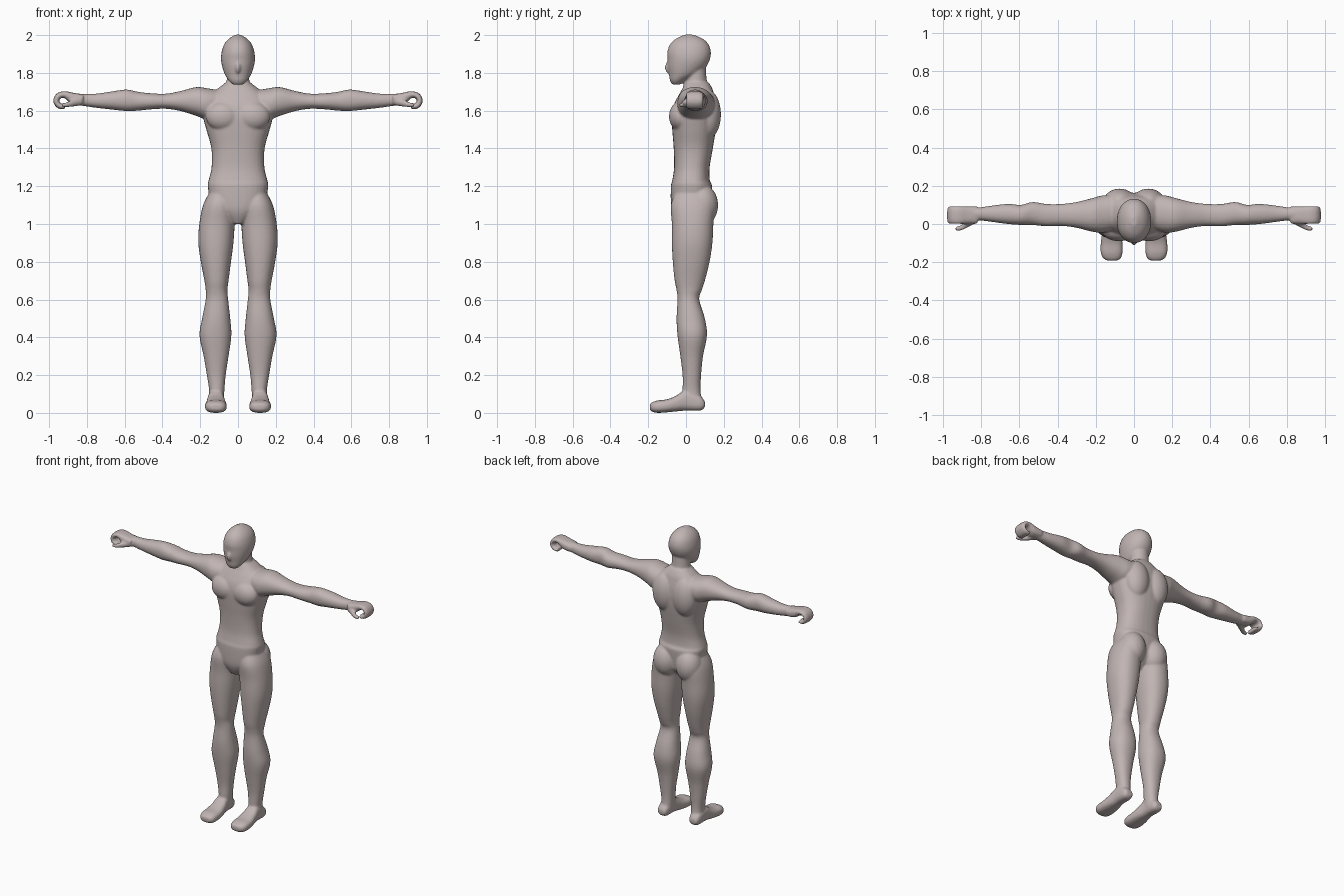
import bpy, bmesh, math
from mathutils import Vector, Matrix

SIDES = 32
bm = bmesh.new()


def skin(rings):
    """Bridge a list of closed point rings and cap both ends."""
    vs = [[bm.verts.new(p) for p in ring] for ring in rings]
    for a, b in zip(vs, vs[1:]):
        for i in range(SIDES):
            j = (i + 1) % SIDES
            bm.faces.new((a[i], a[j], b[j], b[i]))
    bm.faces.new(vs[0][::-1])
    bm.faces.new(vs[-1])


def smooth_rows(rows, steps=4):
    """Catmull-Rom interpolation between the rows of a section list."""
    out = []
    for i in range(len(rows) - 1):
        p0, p1, p2, p3 = (rows[max(i - 1, 0)], rows[i], rows[i + 1],
                          rows[min(i + 2, len(rows) - 1)])
        for s in range(steps):
            t = s / steps
            out.append([0.5 * (2 * b + (c - a) * t + (2 * a - 5 * b + 4 * c - d) * t * t
                               + (3 * b - a - 3 * c + d) * t ** 3)
                        for a, b, c, d in zip(p0, p1, p2, p3)])
    return out + [list(rows[-1])]


def oval(n):
    """Unit superellipse."""
    for i in range(SIDES):
        a = math.tau * i / SIDES
        c, s = math.cos(a), math.sin(a)
        yield (math.copysign(abs(c) ** (2 / n), c), math.copysign(abs(s) ** (2 / n), s))


def loft(axis, rows, n=2.2):
    """Rows are (position, low, high, low, high) across the given axis."""
    place = {'x': lambda t, a, b: (t, a, b),
             'y': lambda t, a, b: (a, t, b),
             'z': lambda t, a, b: (a, b, t)}[axis]
    skin([[place(t, (a0 + a1) / 2 + u * (a1 - a0) / 2, (b0 + b1) / 2 + v * (b1 - b0) / 2)
           for u, v in oval(n)] for t, a0, a1, b0, b1 in smooth_rows(rows)])


def trunk(rows, n=2.2):
    """Symmetric loft; rows are (z, half width, front y, back y)."""
    loft('z', [(z, -h, h, f, b) for z, h, f, b in rows], n)


def blob(center, radii):
    """Ellipsoid muscle mass."""
    bmesh.ops.create_uvsphere(bm, u_segments=32, v_segments=20, radius=1,
                              matrix=Matrix.Translation(center) @ Matrix.Diagonal((*radii, 1)))


# Leg, hip to ankle
loft('z', [
    (1.17, .03, .15, -.055, .12),
    (1.10, .018, .185, -.08, .15),
    (1.00, .018, .205, -.075, .145),
    (.90, .024, .21, -.075, .14),
    (.80, .037, .197, -.07, .125),
    (.70, .05, .178, -.06, .10),
    (.65, .056, .171, -.05, .084),
    (.60, .052, .171, -.045, .07),
    (.50, .041, .19, -.05, .10),
    (.41, .035, .204, -.045, .111),
    (.30, .05, .182, -.03, .09),
    (.20, .065, .165, -.018, .08),
    (.12, .072, .153, -.018, .077),
    (.05, .075, .155, -.015, .085)])

# Foot, heel to toe
loft('y', [
    (.10, .095, .142, .03, .06),
    (.075, .082, .156, .012, .09),
    (.0, .075, .16, .012, .12),
    (-.05, .066, .167, .008, .092),
    (-.10, .06, .174, .003, .072),
    (-.15, .06, .174, 0, .066),
    (-.18, .07, .16, .006, .056),
    (-.192, .09, .138, .018, .046)], 2.6)

# Arm, shoulder to wrist
loft('x', [
    (.08, -.02, .15, 1.59, 1.705),
    (.16, -.045, .15, 1.555, 1.718),
    (.22, -.04, .135, 1.572, 1.725),
    (.30, -.02, .115, 1.597, 1.705),
    (.38, -.01, .105, 1.61, 1.69),
    (.46, -.012, .105, 1.607, 1.692),
    (.53, -.005, .115, 1.60, 1.70),
    (.59, -.005, .10, 1.598, 1.712),
    (.66, .0, .105, 1.605, 1.703),
    (.75, .012, .095, 1.615, 1.69),
    (.82, .02, .085, 1.625, 1.69),
    (.87, .018, .088, 1.632, 1.69)])

# Curled fingers: a flat tube swept round the grip, rows are (x, z, thickness)
path = smooth_rows([(.82, 1.657, .028), (.87, 1.664, .03), (.915, 1.685, .018),
                    (.95, 1.678, .016), (.963, 1.65, .015), (.945, 1.625, .015),
                    (.915, 1.621, .012)])
rings = []
for i, (x, z, r) in enumerate(path):
    a, b = path[max(i - 1, 0)], path[min(i + 1, len(path) - 1)]
    d = Vector((b[0] - a[0], b[1] - a[1])).normalized()
    rings.append([(x - d.y * r * v, .046 + .046 * u, z + d.x * r * v) for u, v in oval(2.8)])
skin(rings)

# Thumb
loft('x', [(.82, .01, .055, 1.63, 1.67), (.87, -.018, .022, 1.622, 1.66),
           (.905, -.034, -.006, 1.618, 1.645), (.935, -.034, -.014, 1.62, 1.64)])

# Paired muscles: chest, shoulder blade, shoulder, buttock
blob((.078, -.03, 1.57), (.092, .06, .078))
blob((.075, .115, 1.58), (.085, .07, .13))
blob((.195, .052, 1.648), (.075, .088, .075))
blob((.085, .085, 1.10), (.085, .085, .11))

# Mirror the limbs and muscles to the other side
copy = bmesh.ops.duplicate(bm, geom=bm.verts[:] + bm.edges[:] + bm.faces[:])
for v in copy['geom']:
    if isinstance(v, bmesh.types.BMVert):
        v.co.x *= -1

# Torso, pelvis to collar
trunk([
    (1.0, .03, -.045, .06),
    (1.05, .09, -.07, .115),
    (1.10, .14, -.08, .13),
    (1.20, .16, -.08, .138),
    (1.23, .156, -.073, .126),
    (1.30, .14, -.063, .125),
    (1.40, .141, -.065, .142),
    (1.50, .168, -.073, .158),
    (1.57, .185, -.076, .163),
    (1.63, .18, -.065, .16),
    (1.68, .15, -.04, .15),
    (1.715, .11, -.02, .14),
    (1.75, .064, -.005, .12)], 2.4)

# Neck
trunk([(1.66, .08, -.03, .14), (1.72, .066, -.018, .122),
       (1.76, .06, -.003, .11), (1.83, .058, 0, .105)], 2)

# Head, chin to crown
trunk([
    (1.738, .028, -.073, -.03),
    (1.76, .05, -.085, .0),
    (1.79, .069, -.09, .06),
    (1.83, .083, -.097, .105),
    (1.87, .09, -.098, .126),
    (1.91, .087, -.099, .132),
    (1.95, .074, -.085, .12),
    (1.98, .05, -.055, .09),
    (2.002, .015, -.01, .04)], 2.1)
blob((0, -.094, 1.828), (.013, .018, .03))  # nose

bmesh.ops.recalc_face_normals(bm, faces=bm.faces[:])
mesh = bpy.data.meshes.new("body")
bm.to_mesh(mesh)
bm.free()
body = bpy.data.objects.new("body", mesh)
bpy.context.collection.objects.link(body)

# Fuse all the parts into one smooth skin
fuse = body.modifiers.new("fuse", 'REMESH')
fuse.mode = 'VOXEL'
fuse.voxel_size = .0065
fuse.use_smooth_shade = True
relax = body.modifiers.new("relax", 'SMOOTH')
relax.factor = .5
relax.iterations = 6

clay = bpy.data.materials.new("warm grey clay")
clay.diffuse_color = (.53, .46, .45, 1)
mesh.materials.append(clay)
